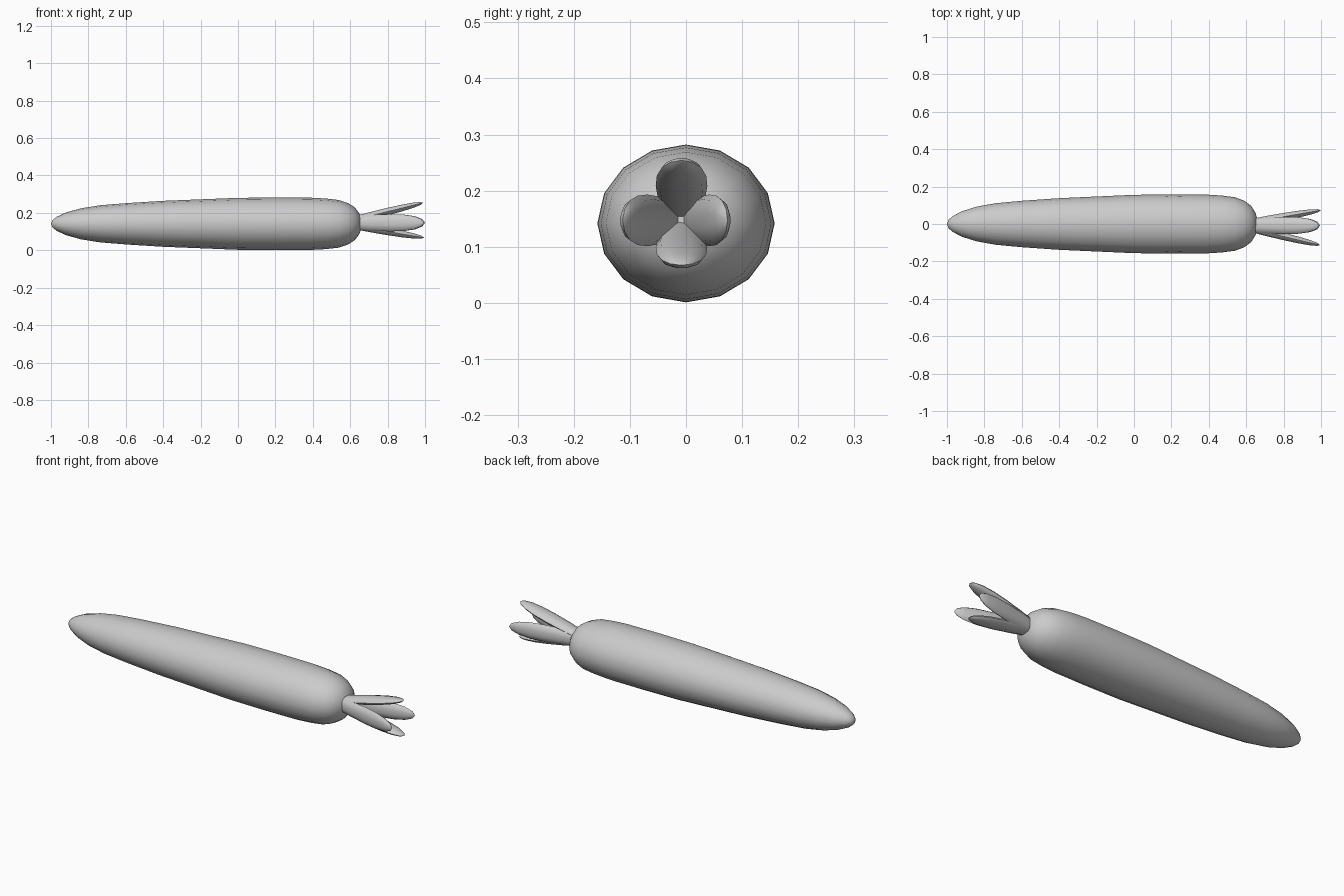
import bpy, bmesh
from math import sin, cos, pi, radians

if "Cube" in bpy.data.objects:
    bpy.data.objects.remove(bpy.data.objects["Cube"])


def loft(name, rings, sides, angle=50):
    """Loft elliptical rings (centre, u, v); a ring with zero u becomes a pole."""
    bm = bmesh.new()
    loops = []
    for c, u, v in rings:
        if not any(u):
            loops.append([bm.verts.new(c)])
            continue
        loops.append([bm.verts.new([c[k] + u[k] * cos(2 * pi * i / sides) + v[k] * sin(2 * pi * i / sides)
                                    for k in range(3)]) for i in range(sides)])
    for a, b in zip(loops, loops[1:]):
        for i in range(sides):
            j = (i + 1) % sides
            if len(a) == 1:
                bm.faces.new((a[0], b[i], b[j]))
            elif len(b) == 1:
                bm.faces.new((a[i], a[j], b[0]))
            else:
                bm.faces.new((a[i], a[j], b[j], b[i]))
    bmesh.ops.recalc_face_normals(bm, faces=bm.faces)
    me = bpy.data.meshes.new(name)
    bm.to_mesh(me)
    bm.free()
    ob = bpy.data.objects.new(name, me)
    bpy.context.collection.objects.link(ob)
    bpy.ops.object.select_all(action='DESELECT')
    ob.select_set(True)
    bpy.context.view_layer.objects.active = ob
    bpy.ops.object.shade_smooth_by_angle(angle=radians(angle))
    return ob


# Root body: (x, half width in y)
profile = [(-1.0, 0), (-0.992, 0.022), (-0.97, 0.042), (-0.92, 0.068), (-0.84, 0.093),
           (-0.74, 0.111), (-0.6, 0.124), (-0.4, 0.138), (-0.2, 0.147), (0, 0.156),
           (0.2, 0.158), (0.39, 0.157), (0.47, 0.152), (0.54, 0.143), (0.59, 0.124),
           (0.625, 0.098), (0.65, 0.06), (0.658, 0.03), (0.66, 0)]
loft("carrot_root", [((x, 0, 0.1415), (0, r, 0), (0, 0, r * 0.89)) for x, r in profile], 16, 80)

# Leaf stalks: flattened blades fanning out from the crown
# (fraction along length, half width, half thickness)
blade = [(0, 0.036, 0.018), (0.25, 0.042, 0.02), (0.5, 0.046, 0.02), (0.7, 0.044, 0.018),
         (0.86, 0.035, 0.014), (0.96, 0.02, 0.008), (1, 0, 0)]


def leaf(name, direction, spread, end_x):
    dy, dz = direction
    rings = []
    for t, w, h in blade:
        x = 0.62 + (end_x - 0.62) * t
        off = 0.016 + (spread - 0.016) * t
        c = (x, -0.008 + dy * off, 0.147 + dz * off)
        rings.append((c, (0, -dz * w, dy * w), (-0.2 * h, dy * h, dz * h)))
    loft(name, rings, 10)


leaf("leaf_top", (0, 1), 0.107, 0.99)
leaf("leaf_bottom", (0, -1), 0.08, 0.995)
leaf("leaf_left", (-1, 0), 0.105, 0.995)
leaf("leaf_right", (1, 0), 0.082, 1.0)
